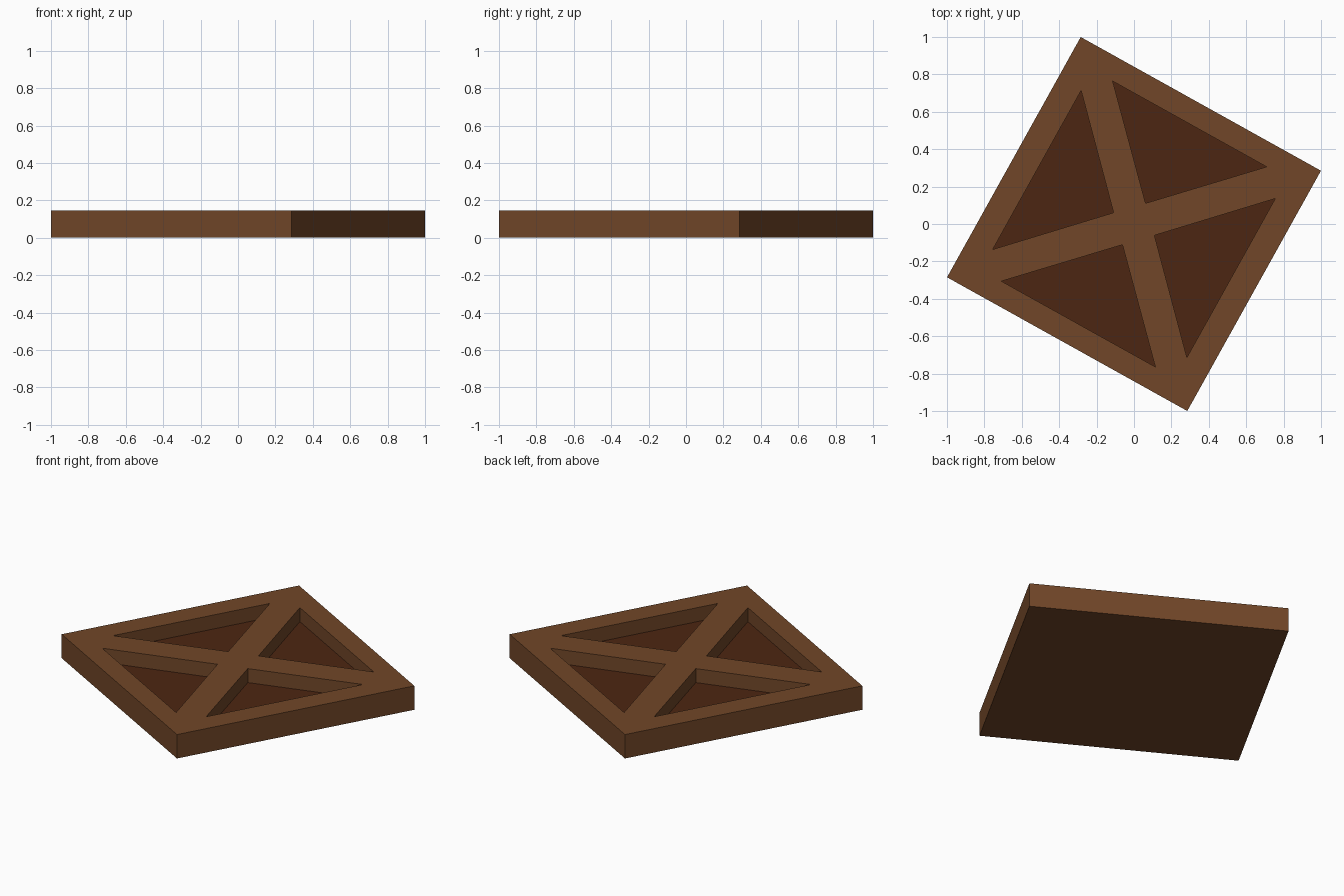
import bpy, bmesh, math

if "Cube" in bpy.data.objects:
    bpy.data.objects.remove(bpy.data.objects["Cube"])

HALF, TOP, FLOOR = 0.735, 0.147, 0.061
IN_X, IN_Y = 0.594, 0.612            # inner edge of the frame
TURN = math.atan2(-0.715, 1.285)     # the panel lies turned on the ground


def material(name, rgb):
    m = bpy.data.materials.new(name)
    m.diffuse_color = (*rgb, 1)
    m.use_nodes = True
    m.node_tree.nodes["Principled BSDF"].inputs["Base Color"].default_value = m.diffuse_color
    return m


def make_object(name, bm, mats):
    bmesh.ops.recalc_face_normals(bm, faces=bm.faces)
    mesh = bpy.data.meshes.new(name)
    bm.to_mesh(mesh)
    bm.free()
    for m in mats:
        mesh.materials.append(m)
    ob = bpy.data.objects.new(name, mesh)
    ob.rotation_euler.z = TURN
    bpy.context.collection.objects.link(ob)
    return ob


wood = material("wood", (0.165, 0.062, 0.021))
dark_wood = material("dark_wood", (0.073, 0.019, 0.006))

# Framed tray: box with its top inset and pushed down to a dark floor
bm = bmesh.new()
bmesh.ops.create_cube(bm, size=1)
for v in bm.verts:
    v.co = (v.co.x * 2 * HALF, v.co.y * 2 * HALF, (v.co.z + 0.5) * TOP)
bm.normal_update()
top = max(bm.faces, key=lambda f: f.normal.z)
bmesh.ops.inset_region(bm, faces=[top], thickness=0.13)
for v in top.verts:
    v.co.x = math.copysign(IN_X, v.co.x)
    v.co.y = math.copysign(IN_Y, v.co.y)
floor = bmesh.ops.extrude_discrete_faces(bm, faces=[top])["faces"][0]
for v in floor.verts:
    v.co.z = FLOOR
floor.material_index = 1
make_object("framed_panel", bm, [wood, dark_wood])

# Diagonal cross brace: one arm outline repeated by mirroring into each quadrant
arm = [(0.125, 0), (IN_X, 0.486), (IN_X, IN_Y), (0.471, IN_Y), (0, 0.127)]
outline = []
for sx, sy in ((1, 1), (-1, 1), (-1, -1), (1, -1)):
    pts = arm if sx * sy > 0 else arm[::-1]
    outline += [(sx * x, sy * y) for x, y in pts][:-1]
bm = bmesh.new()
face = bm.faces.new([bm.verts.new((x, y, FLOOR)) for x, y in outline])
up = bmesh.ops.extrude_face_region(bm, geom=[face])["geom"]
bmesh.ops.translate(bm, vec=(0, 0, TOP - FLOOR),
                    verts=[g for g in up if isinstance(g, bmesh.types.BMVert)])
make_object("cross_brace", bm, [wood])
